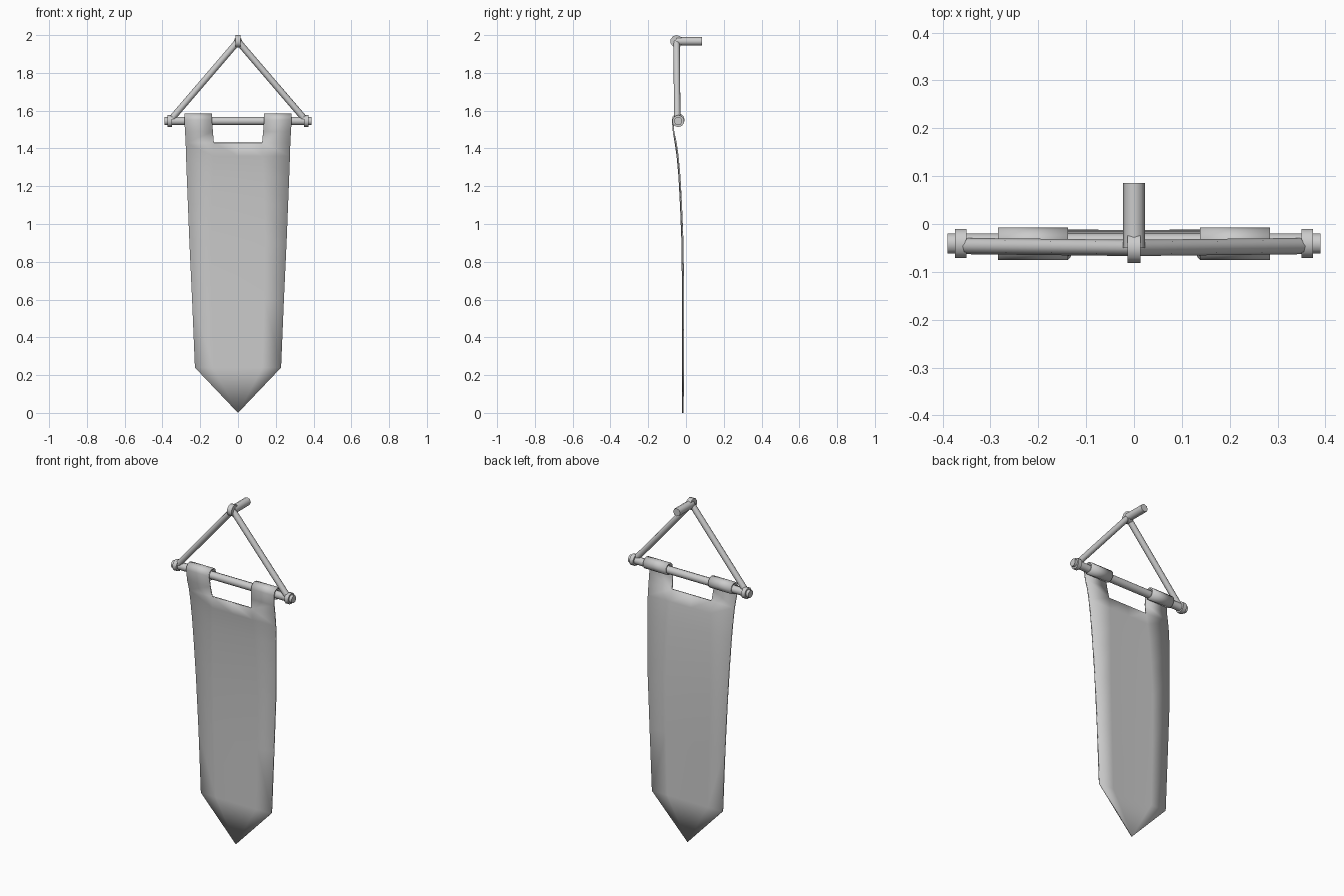
import bpy, bmesh, math
from mathutils import Vector

if "Cube" in bpy.data.objects:
    bpy.data.objects.remove(bpy.data.objects["Cube"])


def smooth(ob, angle=60):
    bpy.ops.object.select_all(action='DESELECT')
    ob.select_set(True)
    bpy.context.view_layer.objects.active = ob
    bpy.ops.object.shade_smooth_by_angle(angle=math.radians(angle))


def rod(name, a, b, r, sides=8):
    a, b = Vector(a), Vector(b)
    d = b - a
    bpy.ops.mesh.primitive_cylinder_add(vertices=sides, radius=r, depth=d.length,
                                        location=(a + b) / 2)
    ob = bpy.context.object
    ob.name = name
    ob.rotation_euler = d.to_track_quat('Z', 'Y').to_euler()
    smooth(ob)
    return ob


ROD_Y, ROD_Z = -0.041, 1.545

# Wall peg and the ring the hanger hangs from
rod("wall_peg", (0, -0.05, 1.967), (0, 0.086, 1.967), 0.023)
rod("top_ring", (-0.014, -0.05, 1.967), (0.014, -0.05, 1.967), 0.033, 10)

# Cross rod with end collars and slanted hanger bars
rod("cross_rod", (-0.39, ROD_Y, ROD_Z), (0.39, ROD_Y, ROD_Z), 0.022, 10)
for s, side in ((-1, "left"), (1, "right")):
    rod(side + "_collar", (s * 0.35, ROD_Y, ROD_Z), (s * 0.374, ROD_Y, ROD_Z), 0.032, 10)
    rod(side + "_hanger_bar", (0, -0.05, 1.967), (s * 0.362, -0.046, ROD_Z), 0.017)

# Cloth: rows of (z, y, half width, notch column), then a pointed tip
rows = [(1.43, -0.056, 0.277, 0.128), (1.36, -0.046, 0.275, 0.13), (1.25, -0.036, 0.271, 0.135),
        (1.10, -0.028, 0.265, 0.14), (0.90, -0.020, 0.257, 0.145), (0.60, -0.017, 0.243, 0.14),
        (0.24, -0.017, 0.228, 0.13)]
bm = bmesh.new()
grid = []
for z, y, e, n in rows:
    bow = 0.003
    grid.append([bm.verts.new((x, y + (bow if abs(x) == e else 0), z))
                 for x in (-e, -n, 0, n, e)])
for a, b in zip(grid, grid[1:]):
    for i in range(4):
        bm.faces.new((a[i], b[i], b[i + 1], a[i + 1]))
tip = bm.verts.new((0, -0.017, 0))
for i in range(4):
    bm.faces.new((grid[-1][i], tip, grid[-1][i + 1]))

# Straps that rise from the cloth and wrap round the rod
loop = [(-0.066, 1.49)]
for k in range(11):
    t = math.radians(180 - k * 30)
    loop.append((ROD_Y + 0.030 * math.cos(t), 1.551 + 0.030 * math.sin(t)))
for i in (0, 3):
    prev = (grid[0][i], grid[0][i + 1])
    for k, (y, z) in enumerate(loop):
        f = min(1, (k + 1) / 2)
        inner, outer = 0.128 + 0.01 * f, 0.277 + 0.007 * f
        xs = (-outer, -inner) if i == 0 else (inner, outer)
        cur = tuple(bm.verts.new((x, y, z)) for x in xs)
        bm.faces.new((prev[0], prev[1], cur[1], cur[0]))
        prev = cur
bmesh.ops.recalc_face_normals(bm, faces=bm.faces)
me = bpy.data.meshes.new("banner_cloth")
bm.to_mesh(me)
bm.free()
cloth = bpy.data.objects.new("banner_cloth", me)
bpy.context.collection.objects.link(cloth)
mod = cloth.modifiers.new("thickness", 'SOLIDIFY')
mod.thickness = 0.008
mod.offset = 0
smooth(cloth)
